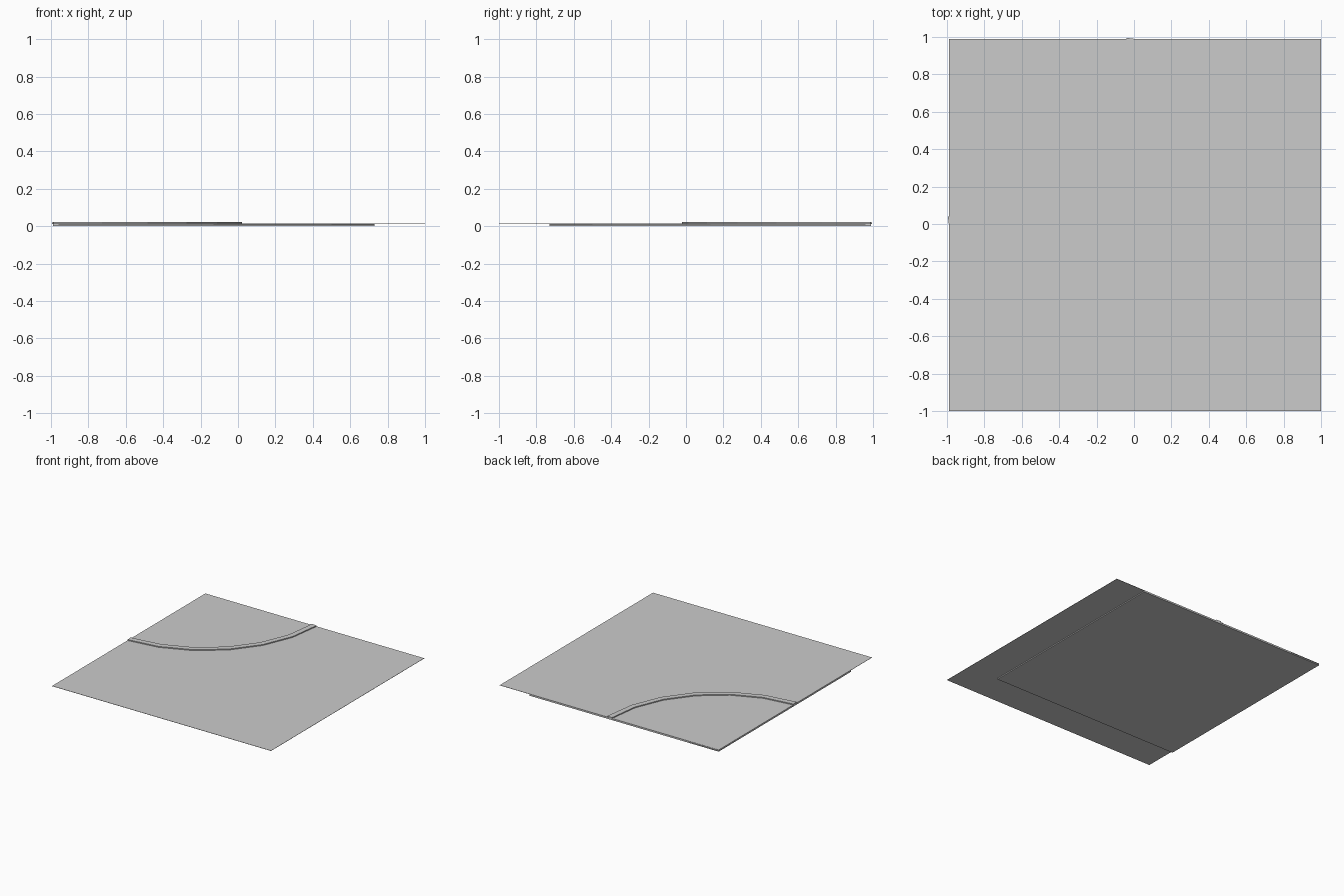
import bpy, math

if "Cube" in bpy.data.objects:
    bpy.data.objects.remove(bpy.data.objects["Cube"])

CX, CY = -0.99, 0.99   # centre of the road bend


def mesh_object(name, verts, faces):
    me = bpy.data.meshes.new(name)
    me.from_pydata(verts, [], faces)
    ob = bpy.data.objects.new(name, me)
    bpy.context.collection.objects.link(ob)
    return ob


def slab(name, x0, x1, y0, y1, z0, z1):
    v = [(x, y, z) for z in (z0, z1) for x, y in ((x0, y0), (x1, y0), (x1, y1), (x0, y1))]
    f = [(3, 2, 1, 0), (4, 5, 6, 7)] + [(i, (i + 1) % 4, (i + 1) % 4 + 4, i + 4) for i in range(4)]
    return mesh_object(name, v, f)


def bend(name, section, segments, tilt=0.0):
    """Sweep a closed (radius, z) section through 90 degrees; tilt squares the end caps to the segments."""
    n, verts, faces = len(section), [], []
    mid = sum(r for r, z in section) / n
    for i in range(segments + 1):
        a = -math.pi / 2 + i * math.pi / 2 / segments
        side = -1 if i == 0 else 1 if i == segments else 0
        for r, z in section:
            # inner corners of the end caps lean outwards past the tile edge
            t = side * (mid - r) * math.tan(tilt)
            verts.append((CX + r * math.cos(a) - t * math.sin(a),
                          CY + r * math.sin(a) + t * math.cos(a), z))
    for i in range(segments):
        for j in range(n):
            k = (j + 1) % n
            faces.append((i * n + j, i * n + n + j, i * n + n + k, i * n + k))
    faces += [tuple(range(n)), tuple(reversed(range(segments * n, segments * n + n)))]
    return mesh_object(name, verts, faces)


# Foundation: square sheet under the road part of the tile
slab("foundation", CX, 0.73, -0.73, CY, 0.0, 0.008)

# Road bed: coarse quarter ring just beneath the surface
bend("road_bed", [(0.27, 0.007), (1.72, 0.007), (1.72, 0.0135), (0.27, 0.0135)], 3)

# Surface: thin square tile
slab("surface", CX, 1.0, -1.0, CY, 0.012, 0.014)

# Centre line: raised strip with a wider foot sunk into the surface
bend("centre_line", [(0.95, 0.011), (1.03, 0.011), (1.03, 0.0138), (1.012, 0.0138),
                     (1.012, 0.022), (0.968, 0.022), (0.968, 0.0138), (0.95, 0.0138)],
     6, math.radians(7.5))
